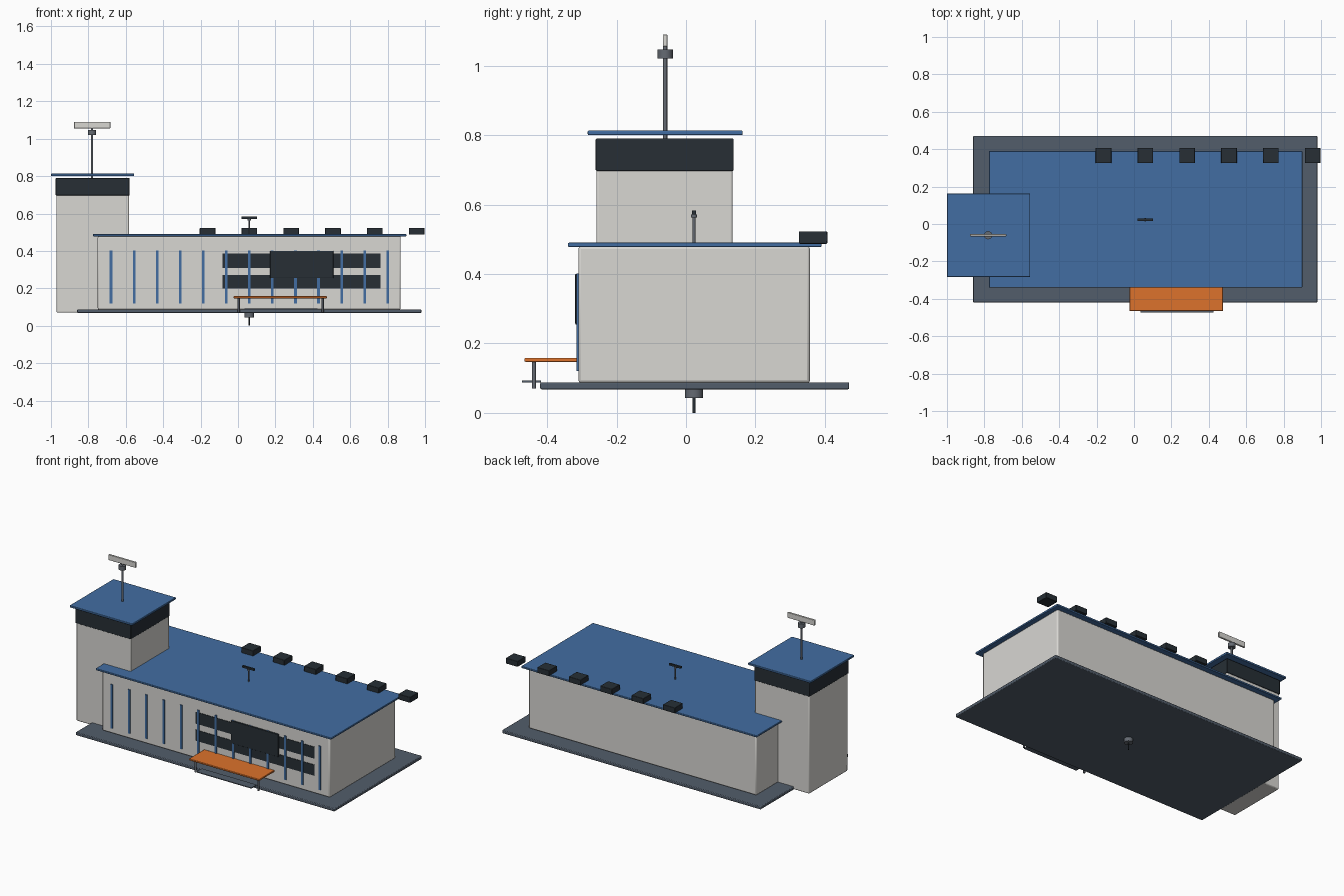
import bpy

cube = bpy.data.objects.get("Cube")
if cube:
    bpy.data.objects.remove(cube, do_unlink=True)


def material(name, rgb):
    m = bpy.data.materials.new(name)
    m.use_nodes = True
    m.diffuse_color = (*rgb, 1)
    bsdf = m.node_tree.nodes["Principled BSDF"]
    bsdf.inputs["Base Color"].default_value = (*rgb, 1)
    bsdf.inputs["Roughness"].default_value = 0.7
    return m


WALL = material("pale_concrete", (0.69, 0.68, 0.65))
BLUE = material("roof_blue", (0.055, 0.155, 0.36))
DARK = material("dark_glass", (0.02, 0.028, 0.036))
SLAB = material("slate_grey", (0.085, 0.11, 0.145))
METAL = material("metal_grey", (0.13, 0.145, 0.17))
ORANGE = material("canopy_orange", (0.72, 0.17, 0.025))


def finish(obj, name, mat, bevel):
    obj.name = obj.data.name = name
    obj.data.materials.append(mat)
    if bevel:
        mod = obj.modifiers.new("soft_edges", "BEVEL")
        mod.width = bevel
        mod.segments = 2
    bpy.ops.object.shade_smooth_by_angle()
    return obj


def box(name, x, y, z, mat, bevel=0.0):
    """Box spanning the given (low, high) ranges."""
    spans = (x, y, z)
    bpy.ops.mesh.primitive_cube_add(size=1, location=[sum(s) / 2 for s in spans])
    obj = bpy.context.object
    obj.scale = [s[1] - s[0] for s in spans]
    bpy.ops.object.transform_apply(location=False, rotation=False, scale=True)
    return finish(obj, name, mat, bevel)


def rod(name, x, y, z, radius, mat, sides=16):
    """Upright cylinder spanning the z range."""
    bpy.ops.mesh.primitive_cylinder_add(
        vertices=sides, radius=radius, depth=z[1] - z[0],
        location=(x, y, sum(z) / 2))
    return finish(bpy.context.object, name, mat, 0)


# Ground slab and main hall
box("ground_slab", (-0.86, 0.98), (-0.42, 0.47), (0.068, 0.088), SLAB, 0.004)
box("main_hall", (-0.75, 0.87), (-0.31, 0.357), (0.086, 0.48), WALL, 0.008)
box("main_roof", (-0.775, 0.9), (-0.34, 0.39), (0.478, 0.49), BLUE, 0.003)

# Control tower
box("tower_shaft", (-0.97, -0.583), (-0.258, 0.134), (0.07, 0.71), WALL, 0.006)
box("tower_windows", (-0.975, -0.58), (-0.26, 0.137), (0.697, 0.79), DARK, 0.003)
box("tower_roof", (-1.0, -0.555), (-0.283, 0.163), (0.8, 0.813), BLUE, 0.003)

# Radar mast on the tower
MX, MY = -0.78, -0.06
rod("radar_mast", MX, MY, (0.79, 1.06), 0.006, METAL)
rod("radar_hub", MX, MY, (1.02, 1.047), 0.022, METAL)
box("radar_bar", (-0.876, -0.683), (MY - 0.006, MY + 0.006), (1.055, 1.09), WALL, 0.002)

# Window bands, blue fins and entrance panel on the front
for i, z in enumerate([(0.2, 0.27), (0.31, 0.385)]):
    box(f"window_band_{i + 1}", (-0.082, 0.763), (-0.313, -0.306), z, DARK)
for i in range(13):
    x = -0.679 + i * 0.1233
    box(f"facade_fin_{i + 1}", (x - 0.007, x + 0.007), (-0.316, -0.306), (0.12, 0.402), BLUE)
box("entrance_panel", (0.172, 0.51), (-0.319, -0.306), (0.255, 0.4), DARK, 0.002)

# Entrance canopy, posts and step
box("canopy", (-0.024, 0.476), (-0.465, -0.308), (0.147, 0.158), ORANGE, 0.003)
for i, x in enumerate((0.004, 0.453)):
    rod(f"canopy_post_{i + 1}", x, -0.438, (0.07, 0.15), 0.006, METAL)
box("entrance_step", (0.035, 0.425), (-0.472, -0.418), (0.088, 0.093), SLAB)

# Rooftop units along the back edge
for i in range(6):
    x = -0.163 + i * 0.2236
    box(f"roof_unit_{i + 1}", (x - 0.042, x + 0.042), (0.325, 0.407), (0.487, 0.523), DARK, 0.003)

# Small roof aerial and the drain hub under the slab
AX, AY = 0.06, 0.023
rod("aerial_mast", AX, AY, (0.48, 0.575), 0.004, METAL)
box("aerial_bar", (AX - 0.042, AX + 0.042), (AY - 0.006, AY + 0.006), (0.571, 0.583), DARK)
rod("aerial_hub", AX, AY, (0.563, 0.572), 0.009, METAL)
rod("under_hub", AX, AY, (0.043, 0.07), 0.026, METAL)
rod("under_pin", AX, AY, (0.0, 0.045), 0.004, DARK)
